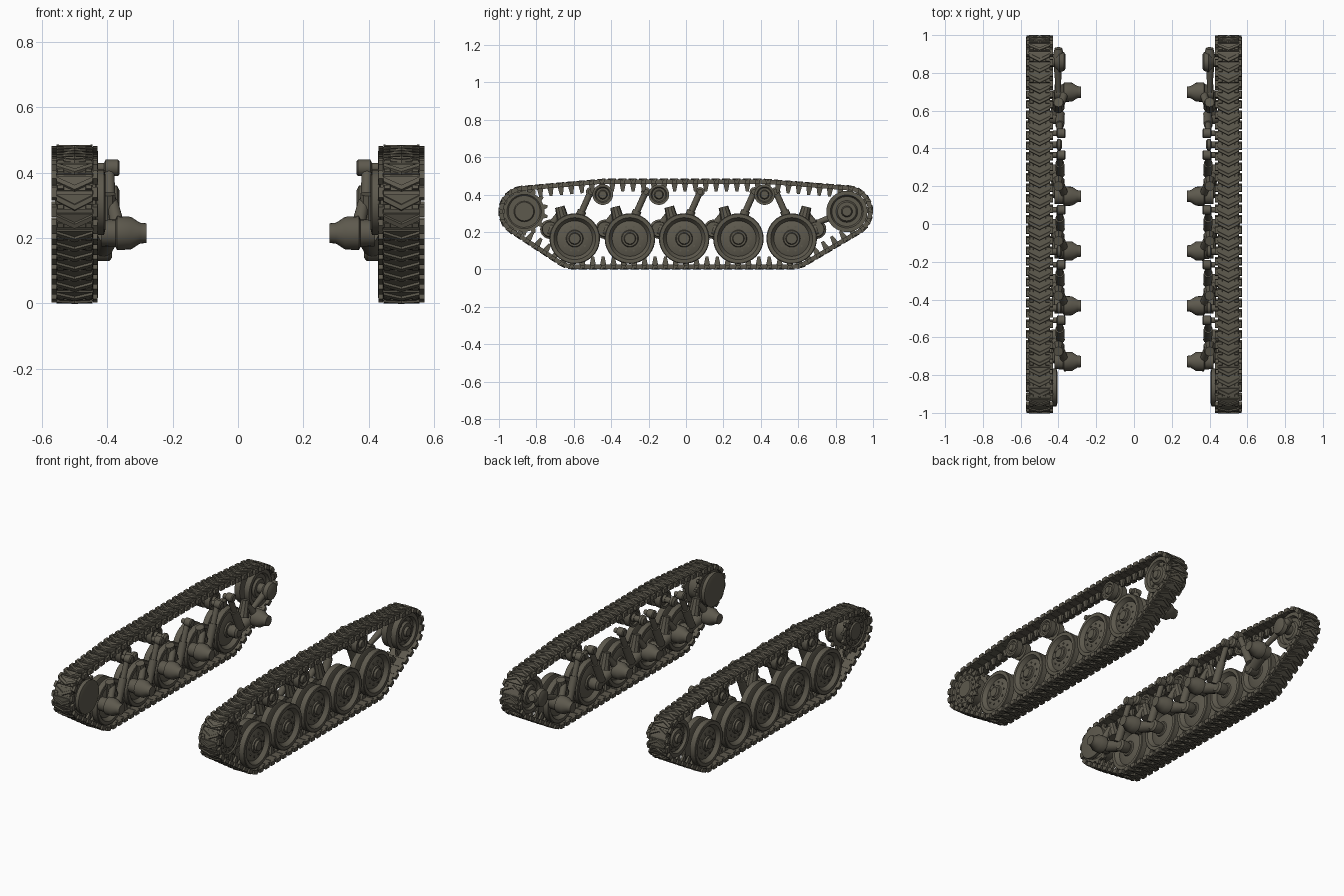
import bpy, bmesh, math
from mathutils import Vector, Matrix

if "Cube" in bpy.data.objects:
    bpy.data.objects.remove(bpy.data.objects["Cube"])

olive = bpy.data.materials.new("dark_olive_steel")
olive.diffuse_color = (0.11, 0.10, 0.075, 1)
olive.use_nodes = True
olive.node_tree.nodes["Principled BSDF"].inputs["Base Color"].default_value = olive.diffuse_color
CX = 0.5  # centre of one track; the other side is mirrored


def finish(bm, name):
    """Turn a bmesh into a mirrored object with smooth shading and sharp creases."""
    bmesh.ops.recalc_face_normals(bm, faces=bm.faces[:])
    for f in bm.faces:
        f.smooth = True
    for e in bm.edges:
        e.smooth = len(e.link_faces) == 2 and e.calc_face_angle(0) < math.radians(32)
    me = bpy.data.meshes.new(name)
    bm.to_mesh(me)
    bm.free()
    me.materials.append(olive)
    ob = bpy.data.objects.new(name, me)
    bpy.context.collection.objects.link(ob)
    ob.modifiers.new("Mirror", 'MIRROR').use_axis[0] = True


def lathe(bm, prof, y, z, seg=32):
    """Solid of revolution about an x axis; prof is a list of (x, radius)."""
    rings = []
    for x, r in prof:
        rings.append([bm.verts.new((x, y + r * math.cos(2 * math.pi * i / seg),
                                    z + r * math.sin(2 * math.pi * i / seg))) for i in range(seg)])
    for a, b in zip(rings, rings[1:]):
        for i in range(seg):
            j = (i + 1) % seg
            bm.faces.new((a[i], a[j], b[j], b[i]))
    bm.faces.new(rings[0])
    bm.faces.new(rings[-1])


def block(bm, M, c, s, taper=(1, 1), shear=0):
    """Box at c with size s; top scaled by taper, y sheared along |x|."""
    vs = bmesh.ops.create_cube(bm, size=1)['verts']
    for v in vs:
        k = taper if v.co.z > 0 else (1, 1)
        p = Vector((v.co.x * s[0] * k[0] + c[0], v.co.y * s[1] * k[1] + c[1], v.co.z * s[2] + c[2]))
        p.y += shear * abs(p.x)
        v.co = M @ p


def rod(bm, p, q, r1, r2, seg=14):
    p, q = Vector(p), Vector(q)
    M = Matrix.Translation((p + q) / 2) @ (q - p).to_track_quat('Z', 'Y').to_matrix().to_4x4()
    bmesh.ops.create_cone(bm, cap_ends=True, segments=seg, radius1=r1, radius2=r2,
                          depth=(q - p).length, matrix=M)


def bolts(bm, x, y, z, ring, n, r=0.006):
    for i in range(n):
        a = 2 * math.pi * i / n
        lathe(bm, [(x - 0.01, r), (x + 0.006, r)], y + ring * math.cos(a), z + ring * math.sin(a), 6)


def dual(half, scale=1.0):
    """Mirror an outer half profile about the track centre."""
    return [(CX - x, r * scale) for x, r in reversed(half)] + [(CX + x, r * scale) for x, r in half]


wheels = [-0.595, -0.30, -0.01, 0.28, 0.565]
lean = [1, 1, 1, 1, -1]      # the last suspension unit is reversed
rollers = [-0.445, -0.145, 0.42]
SPR, IDL = (-0.865, 0.31), (0.86, 0.31)

# road wheels: twin dished discs with a slot for the guide horns
bm = bmesh.new()
road = [(0.013, 0.07), (0.013, 0.128), (0.016, 0.135), (0.05, 0.135), (0.053, 0.131), (0.053, 0.112),
        (0.04, 0.102), (0.03, 0.095), (0.042, 0.06), (0.042, 0.046), (0.05, 0.042),
        (0.05, 0.032), (0.062, 0.028), (0.062, 0.015)]
for y in wheels:
    lathe(bm, dual(road), y, 0.165, 40)
    bolts(bm, CX + 0.038, y, 0.165, 0.066, 10)
finish(bm, "road_wheels")

# return rollers with their axles and brackets
bm = bmesh.new()
for y in rollers:
    lathe(bm, dual([(0.013, 0.036), (0.013, 0.055), (0.05, 0.055), (0.05, 0.042), (0.042, 0.036),
                    (0.042, 0.025), (0.056, 0.02)]), y, 0.40, 28)
    lathe(bm, [(0.38, 0.018), (0.39, 0.03), (0.405, 0.03), (0.41, 0.018), (0.47, 0.018)], y, 0.40, 16)
finish(bm, "return_rollers")

# idler wheel, crank and tension rod
bm = bmesh.new()
lathe(bm, dual([(0.014, 0.06), (0.014, 0.11), (0.05, 0.11), (0.05, 0.088), (0.034, 0.08), (0.034, 0.058),
                (0.046, 0.05), (0.046, 0.03), (0.06, 0.024)]), *IDL, 40)
bolts(bm, CX + 0.034, *IDL, 0.068, 8)
lathe(bm, [(0.362, 0.035), (0.37, 0.05), (0.395, 0.055), (0.42, 0.03), (0.46, 0.03)], *IDL, 24)
rod(bm, (0.405, 0.86, 0.31), (0.40, 0.70, 0.25), 0.022, 0.014)
rod(bm, (0.40, 0.87, 0.31), (0.40, 0.93, 0.33), 0.035, 0.02)
finish(bm, "idler_wheel")

# drive sprocket: two toothed rings on a drum, with the final drive behind
bm = bmesh.new()
lathe(bm, dual([(0.03, 0.085), (0.034, 0.108), (0.05, 0.108), (0.05, 0.092), (0.044, 0.085),
                (0.044, 0.055), (0.052, 0.05), (0.052, 0.02)]), *SPR, 40)
lathe(bm, [(0.405, 0.08), (0.41, 0.1), (0.432, 0.1), (0.436, 0.06), (0.47, 0.06)], *SPR, 32)
bolts(bm, CX + 0.044, *SPR, 0.07, 12)
bolts(bm, CX + 0.05, *SPR, 0.1, 14, 0.005)
for i in range(14):
    R = Matrix.Translation((0, *SPR)) @ Matrix.Rotation(2 * math.pi * i / 14, 4, 'X')
    for x in (-0.042, 0.042):
        block(bm, R, (CX + x, 0, 0.115), (0.016, 0.03, 0.025), (1, 0.45))
finish(bm, "drive_sprocket")

# suspension: torsion hubs, swing arms, shock absorbers and bump stops
bm = bmesh.new()
for y, s in zip(wheels, lean):
    h = y - s * 0.133
    lathe(bm, [(0.28, 0.03), (0.30, 0.032), (0.328, 0.05), (0.37, 0.052), (0.375, 0.042),
               (0.42, 0.04)], h, 0.215, 20)
    rod(bm, (0.395, h, 0.215), (0.415, y, 0.165), 0.036, 0.03)
    lathe(bm, [(0.385, 0.025), (0.395, 0.036), (0.435, 0.036), (0.45, 0.03)], y, 0.165, 20)
    top = Vector((0.395, y + s * 0.085, 0.415))
    low = Vector((0.39, y - s * 0.015, 0.19))
    mid = low.lerp(top, 0.55)
    rod(bm, low, mid, 0.024, 0.024)
    rod(bm, mid, top, 0.017, 0.017)
    lathe(bm, [(0.362, 0.018), (0.367, 0.025), (0.405, 0.025), (0.41, 0.015), (0.43, 0.015)],
          top.y, top.z, 16)
    rod(bm, (0.40, y - s * 0.055, 0.24), (0.40, y - s * 0.08, 0.335), 0.034, 0.026, 10)
    rod(bm, (0.365, h, 0.225), (0.385, y - s * 0.07, 0.31), 0.022, 0.018)
finish(bm, "suspension_units")

# track path: convex hull around all the wheels, resampled into equal links
circles = [(*SPR, 0.123), (*IDL, 0.125)] + [(y, 0.165, 0.15) for y in wheels] + \
          [(y, 0.40, 0.07) for y in rollers]
pts = sorted((y + r * math.cos(a * math.pi / 60), z + r * math.sin(a * math.pi / 60))
             for y, z, r in circles for a in range(120))


def chain(ps):
    out = []
    for p in ps:
        while len(out) > 1 and ((out[-1][0] - out[-2][0]) * (p[1] - out[-2][1]) -
                                (out[-1][1] - out[-2][1]) * (p[0] - out[-2][0])) <= 1e-9:
            out.pop()
        out.append(p)
    return out[:-1]


hull = [Vector(p) for p in chain(pts) + chain(pts[::-1])]
hull.append(hull[0])
lengths = [(b - a).length for a, b in zip(hull, hull[1:])]
total = sum(lengths)
N = 78
pitch = total / N


def at(d):
    d %= total
    for a, b, l in zip(hull, hull[1:], lengths):
        if d <= l:
            return a.lerp(b, d / l)
        d -= l
    return hull[0]


def frame(d):
    p, t = at(d), (at(d + pitch * 0.4) - at(d - pitch * 0.4)).normalized()
    return Matrix(((1, 0, 0, CX), (0, t.x, t.y, p.x), (0, t.y, -t.x, p.y), (0, 0, 0, 1)))


# track links: plate, chevron grouser, guide horn, end connectors
bm = bmesh.new()
for i in range(N):
    M = frame(i * pitch)
    J = frame((i + 0.5) * pitch)
    block(bm, M, (0, 0, -0.001), (0.112, pitch * 0.84, 0.018))
    for s in (-1, 1):
        block(bm, M, (s * 0.0275, 0.016, 0.0105), (0.055, 0.022, 0.009), (1, 0.7), -0.5)
        block(bm, M, (s * 0.043, 0.014, 0.0095), (0.022, 0.016, 0.007), (0.8, 0.8))
        block(bm, J, (s * 0.063, 0, 0), (0.016, pitch * 0.72, 0.024), (0.9, 0.8))
    block(bm, J, (0, 0, -0.002), (0.11, pitch * 0.4, 0.011))
    flip = M @ Matrix.Rotation(math.pi, 4, 'X')
    block(bm, flip, (0, 0, 0.03), (0.018, 0.034, 0.046), (0.6, 0.45))
finish(bm, "track_links")
